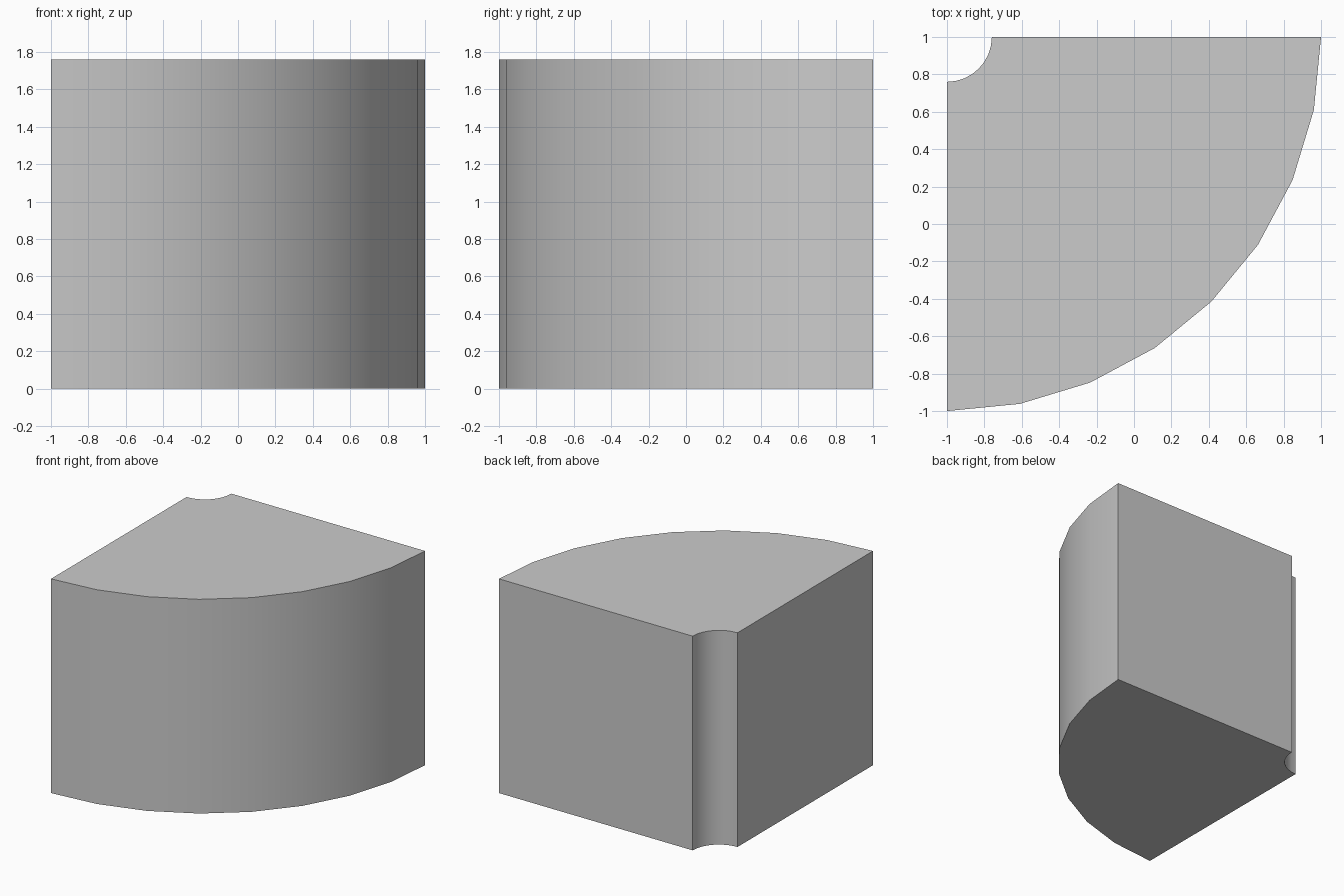
import bpy, bmesh, math

if "Cube" in bpy.data.objects:
    bpy.data.objects.remove(bpy.data.objects["Cube"])

CX, CY = -1.0, 1.0          # arc centre at the back left corner
R_OUT, R_IN, HEIGHT = 2.0, 0.24, 1.76
SEGS = 8


def arc(bm, radius):
    """Quarter arc of vertices sweeping from -y to +x around the centre."""
    pts = []
    for i in range(SEGS + 1):
        a = -math.pi / 2 + math.pi / 2 * i / SEGS
        pts.append(bm.verts.new((CX + radius * math.cos(a), CY + radius * math.sin(a), 0)))
    return pts


# Quarter ring profile, extruded upward
bm = bmesh.new()
outline = arc(bm, R_OUT) + arc(bm, R_IN)[::-1]
base = bm.faces.new(outline)
ext = bmesh.ops.extrude_face_region(bm, geom=[base], use_keep_orig=True)
top = [g for g in ext["geom"] if isinstance(g, bmesh.types.BMVert)]
bmesh.ops.translate(bm, verts=top, vec=(0, 0, HEIGHT))
bmesh.ops.recalc_face_normals(bm, faces=bm.faces)

mesh = bpy.data.meshes.new("quarter_ring_block")
bm.to_mesh(mesh)
bm.free()
block = bpy.data.objects.new("quarter_ring_block", mesh)
bpy.context.collection.objects.link(block)

# Smooth curved walls, sharp rims and corners
bpy.context.view_layer.objects.active = block
block.select_set(True)
bpy.ops.object.shade_smooth_by_angle(angle=math.radians(30))
